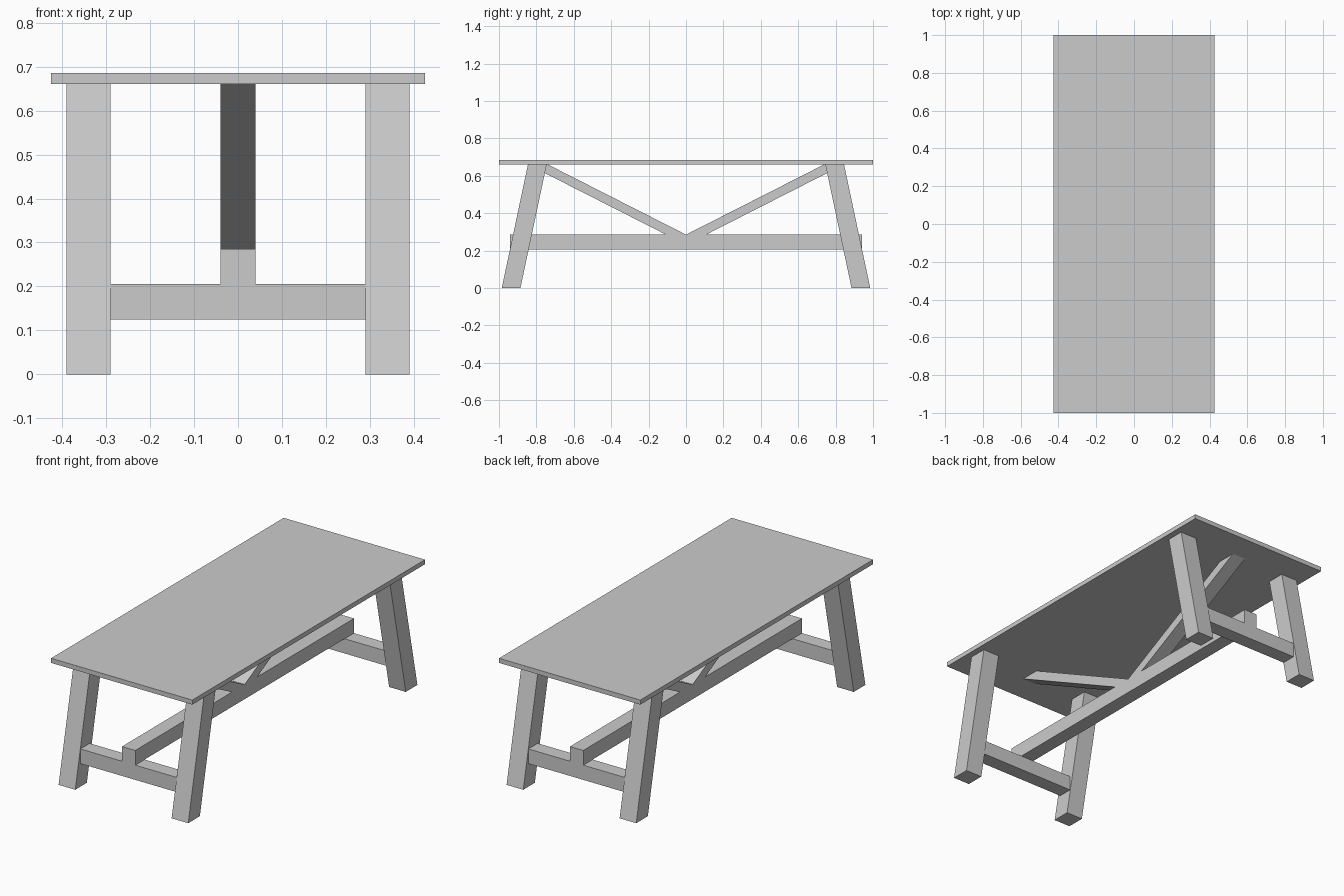
import bpy
import bmesh

if "Cube" in bpy.data.objects:
    bpy.data.objects.remove(bpy.data.objects["Cube"])


def prism(name, profile, x0, x1):
    """Extrude a (y, z) side profile from x0 to x1."""
    bm = bmesh.new()
    face = bm.faces.new([bm.verts.new((x0, y, z)) for y, z in profile])
    ext = bmesh.ops.extrude_face_region(bm, geom=[face])
    verts = [v for v in ext["geom"] if isinstance(v, bmesh.types.BMVert)]
    bmesh.ops.translate(bm, verts=verts, vec=(x1 - x0, 0, 0))
    bmesh.ops.recalc_face_normals(bm, faces=bm.faces)
    mesh = bpy.data.meshes.new(name)
    bm.to_mesh(mesh)
    bm.free()
    obj = bpy.data.objects.new(name, mesh)
    bpy.context.collection.objects.link(obj)
    return obj


def bar(name, half_x, y0, y1, z0, z1):
    return prism(name, [(y0, z0), (y1, z0), (y1, z1), (y0, z1)], -half_x, half_x)


TOP_Z = 0.66      # underside of the tabletop
RAIL_TOP = 0.205  # top of the cross rails
BEAM_TOP = 0.285  # top of the long beam

# Tabletop
bar("tabletop", 0.425, -1.0, 1.0, TOP_Z, 0.685)

# Long beam resting on the cross rails
bar("long_beam", 0.04, -0.94, 0.94, RAIL_TOP, BEAM_TOP)

for end, s in (("front", -1), ("back", 1)):
    # Splayed legs
    leg = [(s * 0.885, 0), (s * 0.985, 0), (s * 0.845, TOP_Z), (s * 0.745, TOP_Z)]
    prism(f"{end}_left_leg", leg, -0.39, -0.29)
    prism(f"{end}_right_leg", leg, 0.29, 0.39)

    # Cross rail between the legs
    bar(f"{end}_cross_rail", 0.29, s * 0.86, s * 0.94, 0.125, RAIL_TOP)

    # Diagonal brace from the beam centre up to the tabletop
    brace = [(0, BEAM_TOP), (s * 0.107, BEAM_TOP), (s * 0.845, TOP_Z), (s * 0.738, TOP_Z)]
    prism(f"{end}_brace", brace, -0.04, 0.04)
